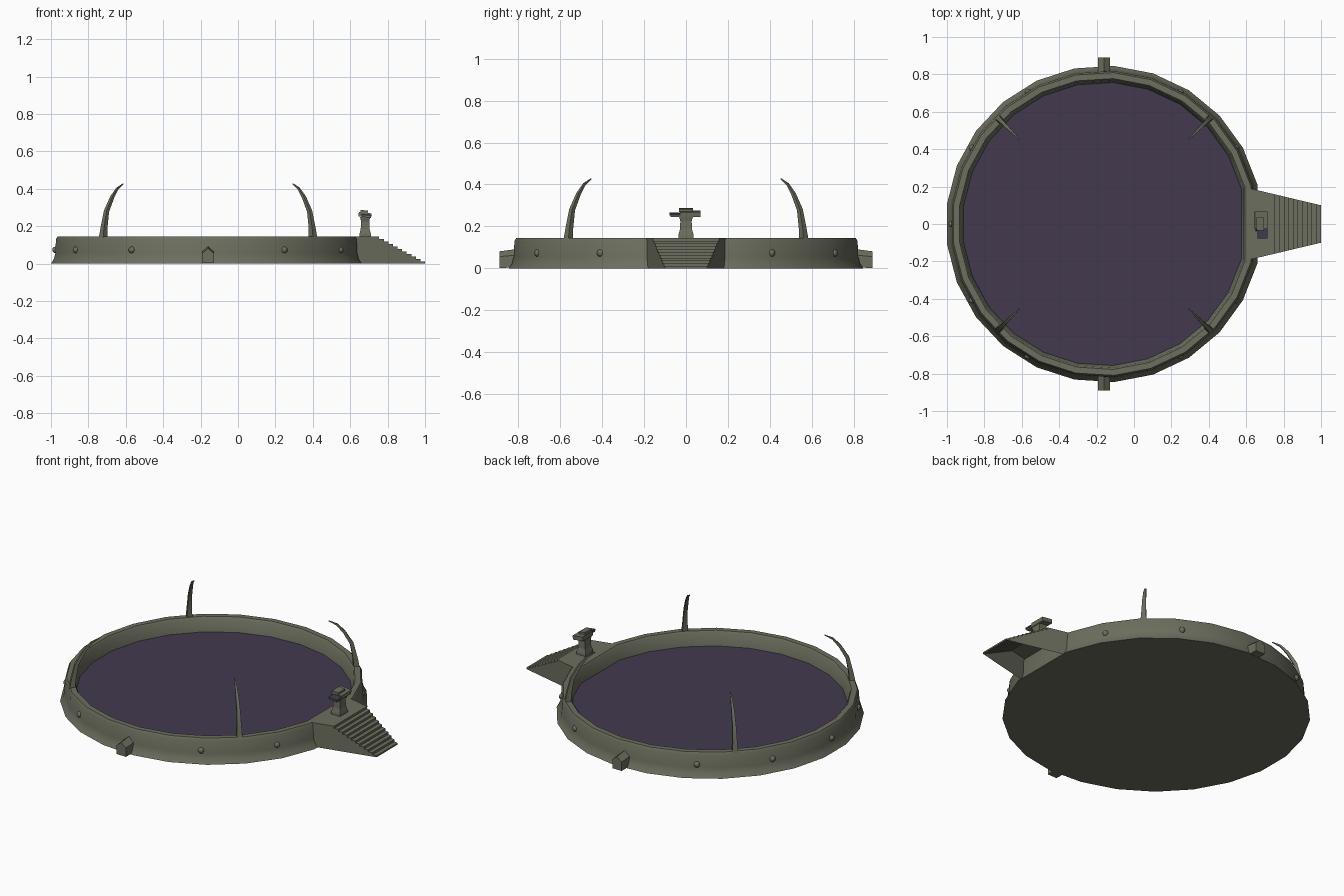
import bpy, bmesh, math
from mathutils import Vector

if "Cube" in bpy.data.objects:
    bpy.data.objects.remove(bpy.data.objects["Cube"])

CX = -0.16                      # pool centre on x
SEG = 25                        # 14.4 degree steps; the vertex at angle 0 is skipped for the landing


def mat(name, rgb):
    m = bpy.data.materials.new(name)
    m.diffuse_color = (*rgb, 1)
    m.use_nodes = True
    m.node_tree.nodes["Principled BSDF"].inputs["Base Color"].default_value = m.diffuse_color
    return m


STONE = mat("grey_green_stone", (0.150, 0.156, 0.112))
PURPLE = mat("dark_purple", (0.056, 0.042, 0.076))


def finish(bm, name, material, smooth=None):
    bmesh.ops.recalc_face_normals(bm, faces=bm.faces[:])
    me = bpy.data.meshes.new(name)
    bm.to_mesh(me)
    bm.free()
    me.materials.append(material)
    ob = bpy.data.objects.new(name, me)
    bpy.context.collection.objects.link(ob)
    if smooth:
        bpy.ops.object.select_all(action='DESELECT')
        ob.select_set(True)
        bpy.context.view_layer.objects.active = ob
        bpy.ops.object.shade_smooth_by_angle(angle=math.radians(smooth))
    return ob


def loft(name, rings, material, smooth=None, cap_start=True, cap_end=True):
    """Skin closed rings of points."""
    bm = bmesh.new()
    vs = [[bm.verts.new(p) for p in ring] for ring in rings]
    n = len(vs[0])
    for a, b in zip(vs, vs[1:]):
        for i in range(n):
            j = (i + 1) % n
            bm.faces.new((a[i], a[j], b[j], b[i]))
    if cap_start:
        bm.faces.new(vs[0])
    if cap_end:
        bm.faces.new(vs[-1])
    return finish(bm, name, material, smooth)


def circle(r, z):
    return [(CX + r * math.cos(k * math.tau / SEG), r * math.sin(k * math.tau / SEG), z)
            for k in range(1, SEG)]


def rect(x, y, hx, hy, z):
    return [(x - hx, y - hy, z), (x + hx, y - hy, z), (x + hx, y + hy, z), (x - hx, y + hy, z)]


def box(name, x, y, hx, hy, z0, z1, material, tilt=0):
    ob = loft(name, [rect(0, 0, hx, hy, z0 - z1), rect(0, 0, hx, hy, 0)], material)
    ob.location = (x, y, z1)
    ob.rotation_euler = (0, tilt, 0)
    return ob


# Pool wall with flared foot, closed underneath
profile = [(0.8467, 0), (0.832, 0.022), (0.823, 0.055), (0.82, 0.13), (0.811, 0.145),
           (0.779, 0.145), (0.771, 0.135), (0.757, 0.055)]
loft("pool_wall", [circle(r, z) for r, z in profile], STONE, 35, cap_end=False)

# Liquid surface
bm = bmesh.new()
bm.faces.new([bm.verts.new(p) for p in circle(0.76, 0.06)])
finish(bm, "pool_surface", PURPLE)

# Landing and tapering stairs, open underneath
STEPS, X0, X1, ZT = 10, 0.755, 1.0, 0.145
pts = [(0.615, 0), (0.615, ZT)]
for i in range(STEPS):
    x = X0 + (X1 - X0) * i / STEPS
    z = ZT - 0.0135 * i
    pts += [(x, z), (x, z - 0.0135)]
pts += [(X1, ZT - 0.0135 * STEPS), (X1, 0)]
bm = bmesh.new()
sides = []
for s in (-1, 1):
    sides.append([bm.verts.new((x, s * (0.10 + (1 - x) * 0.237), z)) for x, z in pts])
    bm.faces.new(sides[-1])
a, b = sides
for i in range(len(pts) - 1):
    bm.faces.new((a[i], a[i + 1], b[i + 1], b[i]))
finish(bm, "landing_stairs", STONE)

# Curved spikes on the rim, four-sided and tapering inward
path = [(0.795, 0.125, 0.017), (0.787, 0.19, 0.013), (0.768, 0.28, 0.010),
        (0.725, 0.355, 0.008), (0.685, 0.402, 0.005), (0.64, 0.427, 0.002)]
for k in range(4):
    ang = math.radians(45 + 90 * k)
    out, side = Vector((math.cos(ang), math.sin(ang), 0)), Vector((-math.sin(ang), math.cos(ang), 0))
    rings = []
    for i, (r, z, h) in enumerate(path):
        p, q = path[max(i - 1, 0)], path[min(i + 1, len(path) - 1)]
        t = (out * (q[0] - p[0]) + Vector((0, 0, q[1] - p[1]))).normalized()
        nrm = side.cross(t)
        c = Vector((CX, 0, z)) + out * r
        rings.append([c + nrm * h * u + side * h * v for u, v in ((-1, -1), (1, -1), (1, 1), (-1, 1))])
    loft(f"rim_spike_{k + 1}", rings, STONE, 35)

# Round studs around the wall
for deg in (30, 60, 120, 150, 180, 210, 240, 300, 330):
    ang = math.radians(deg)
    bm = bmesh.new()
    bmesh.ops.create_uvsphere(bm, u_segments=8, v_segments=6, radius=0.018)
    ob = finish(bm, f"wall_stud_{deg}", STONE, 50)
    ob.location = (CX + 0.815 * math.cos(ang), 0.815 * math.sin(ang), 0.073)

# Gabled spouts front and back
for s, label in ((-1, "front"), (1, "back")):
    rings = [[(CX + x * w, s * y, z * h) for x, z in
              ((-0.033, 0.003), (0.033, 0.003), (0.033, 0.062), (0, 0.09), (-0.033, 0.062))]
             for y, w, h in ((0.79, 1, 1.05), (0.89, 0.95, 0.9))]
    loft(f"spout_{label}", rings, STONE)

# Lectern column
col = [(0.14, 0.032, 0.037), (0.16, 0.030, 0.036), (0.185, 0.024, 0.029),
       (0.225, 0.022, 0.027), (0.25, 0.027, 0.034)]
loft("lectern_column", [rect(0.68, 0, hx, hy, z) for z, hx, hy in col], STONE)
# Lectern head, side tablet and raised block
box("lectern_head", 0.68, 0.02, 0.034, 0.048, 0.248, 0.272, STONE, 0.12)
box("lectern_block", 0.675, 0.0, 0.020, 0.034, 0.27, 0.285, STONE, 0.12)
box("lectern_tablet", 0.688, -0.052, 0.027, 0.026, 0.255, 0.263, PURPLE, 0.12)
box("lectern_tablet_tray", 0.688, -0.05, 0.024, 0.024, 0.247, 0.256, STONE, 0.12)
